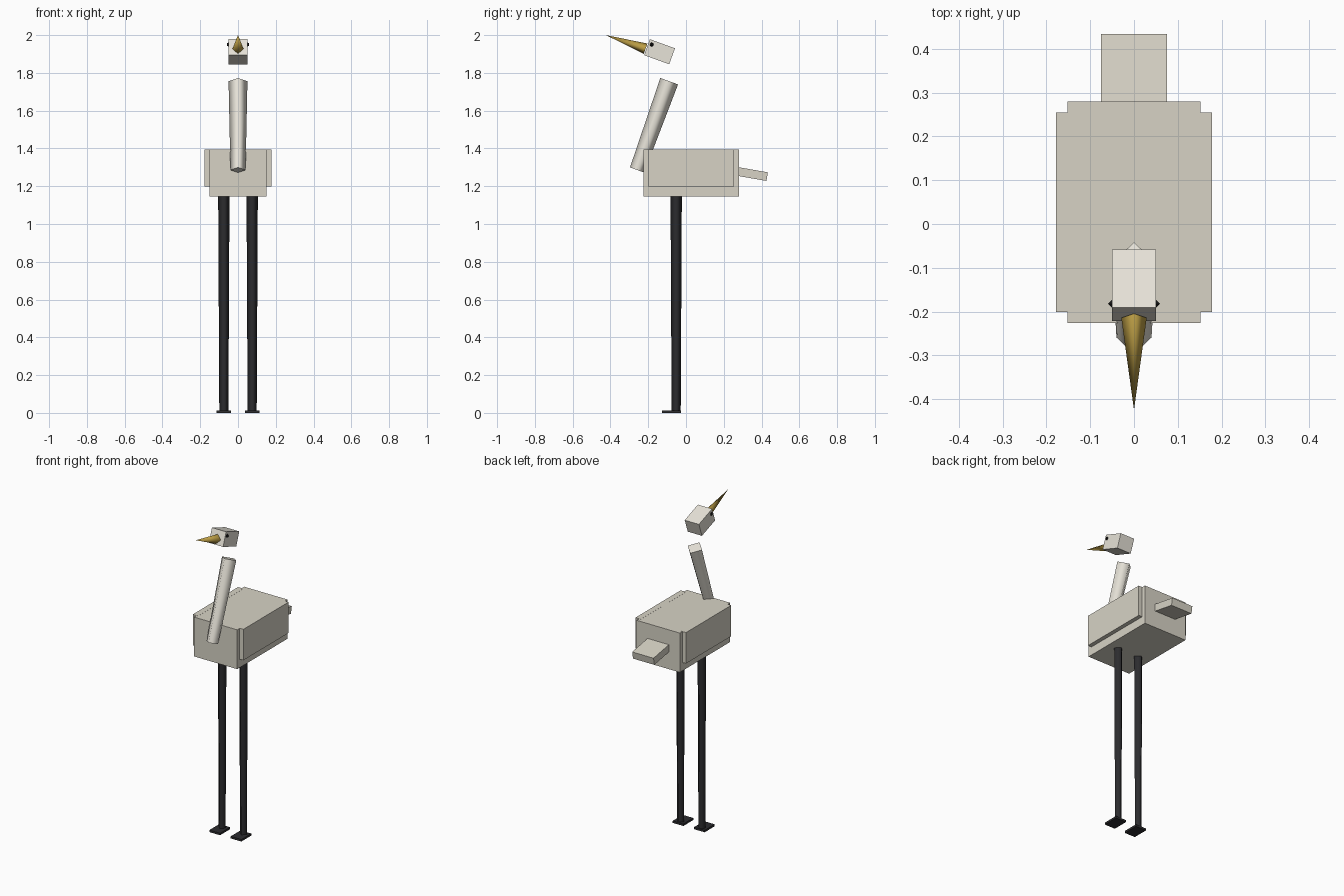
import bpy, bmesh, math
from mathutils import Vector, Matrix

if "Cube" in bpy.data.objects:
    bpy.data.objects.remove(bpy.data.objects["Cube"])


def material(name, rgb):
    m = bpy.data.materials.new(name)
    m.diffuse_color = (*rgb, 1)
    m.use_nodes = True
    m.node_tree.nodes["Principled BSDF"].inputs["Base Color"].default_value = m.diffuse_color
    return m


PLUMAGE = material("plumage", (0.68, 0.65, 0.56))
PALE = material("pale_plumage", (0.80, 0.77, 0.69))
DARK = material("dark_skin", (0.025, 0.025, 0.028))
GOLD = material("beak_gold", (0.50, 0.34, 0.06))
BLACK = material("eye_black", (0.01, 0.01, 0.01))


def finish(bm, name, mat):
    bmesh.ops.recalc_face_normals(bm, faces=bm.faces)
    mesh = bpy.data.meshes.new(name)
    bm.to_mesh(mesh)
    bm.free()
    mesh.materials.append(mat)
    obj = bpy.data.objects.new(name, mesh)
    bpy.context.collection.objects.link(obj)
    return obj


def box(name, centre, size, mat, tilt=0):
    bm = bmesh.new()
    bmesh.ops.create_cube(bm, size=1)
    m = (Matrix.Translation(centre) @ Matrix.Rotation(math.radians(tilt), 4, 'X')
         @ Matrix.Diagonal((*size, 1)))
    bm.transform(m)
    return finish(bm, name, mat)


def taper(name, start, end, r_start, r_end, mat):
    """Four-sided tapered rod, corners facing front, back and sides."""
    start, end = Vector(start), Vector(end)
    axis = (end - start).normalized()
    side = Vector((1, 0, 0))
    up = axis.cross(side)
    bm = bmesh.new()
    rings = []
    for p, r in ((start, r_start), (end, r_end)):
        if r:
            rings.append([bm.verts.new(p + d * r) for d in (side, up, -side, -up)])
            bm.faces.new(rings[-1])
        else:
            rings.append([bm.verts.new(p)] * 4)
    a, b = rings
    for i in range(4):
        j = (i + 1) % 4
        corners = [a[i], a[j], b[j], b[i]]
        face = bm.faces.new(list(dict.fromkeys(corners)))
        face.smooth = True
    return finish(bm, name, mat)


# Body and tail
box("body", (0, 0.027, 1.27), (0.304, 0.505, 0.25), PLUMAGE)
box("tail", (0, 0.331, 1.268), (0.15, 0.20, 0.046), PLUMAGE, -10)

# Neck
taper("neck", (0, -0.259, 1.286), (0, -0.089, 1.756), 0.04, 0.05, PALE)

# Head and beak
box("head", (0, -0.14, 1.912), (0.10, 0.141, 0.09), PALE, -20)
taper("beak", (0, -0.214, 1.928), (0, -0.424, 2.0), 0.029, 0, GOLD)

# Paired parts
for s, label in ((-1, "right"), (1, "left")):
    box(f"{label}_wing", (s * 0.159, 0.027, 1.297), (0.038, 0.455, 0.197), PLUMAGE)
    taper(f"{label}_leg", (s * 0.075, -0.052, 0), (s * 0.075, -0.052, 1.16), 0.024, 0.03, DARK)
    box(f"{label}_foot", (s * 0.075, -0.077, 0.0065), (0.075, 0.10, 0.013), DARK)

    # Eye: small octahedron half sunk in the head
    bm = bmesh.new()
    bmesh.ops.create_uvsphere(bm, u_segments=4, v_segments=3, radius=0.011)
    bm.transform(Matrix.Translation((s * 0.05, -0.182, 1.95)))
    finish(bm, f"{label}_eye", BLACK)
